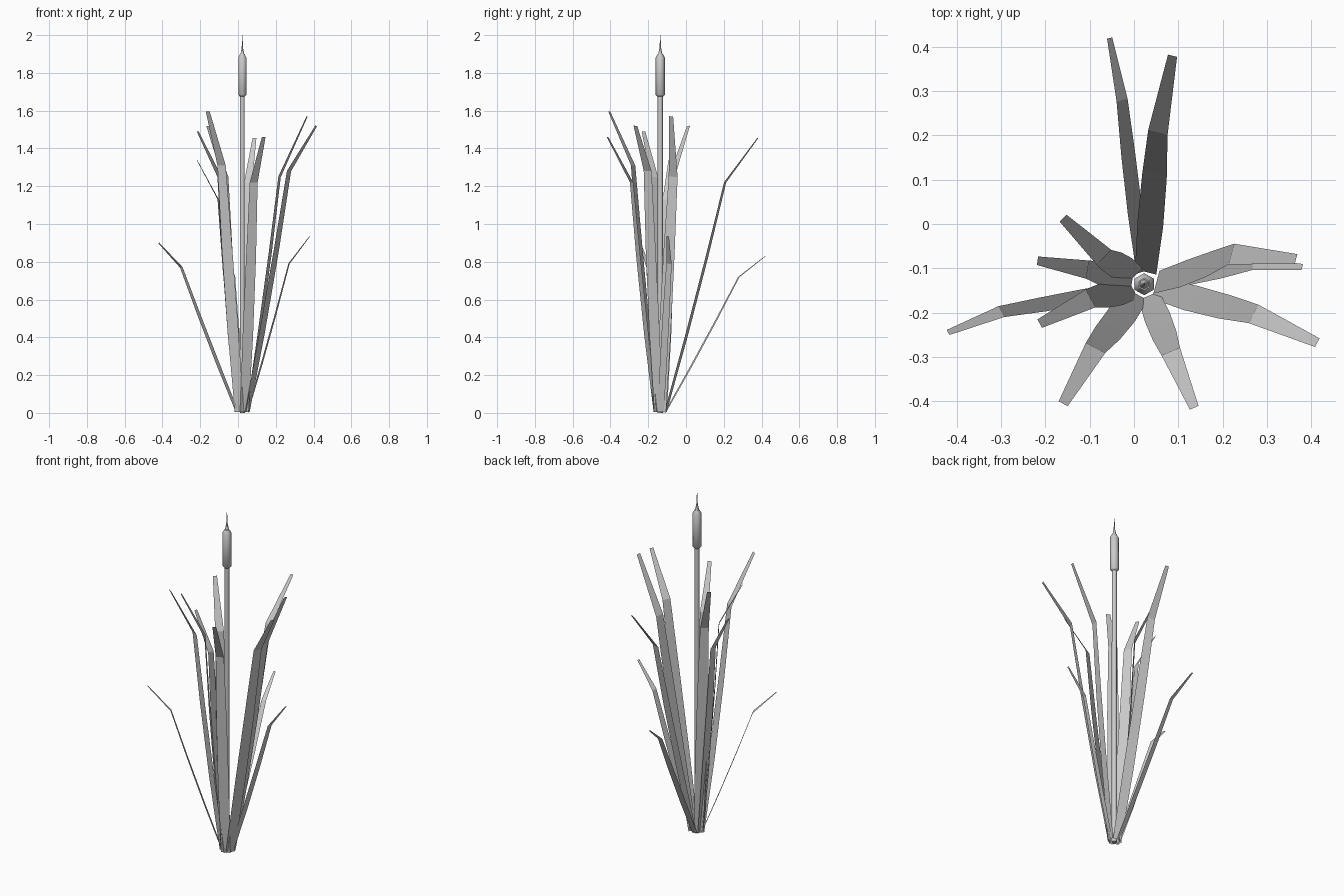
import bpy, bmesh, math
from mathutils import Vector

cube = bpy.data.objects.get("Cube")
if cube:
    bpy.data.objects.remove(cube, do_unlink=True)

grey = bpy.data.materials.new("plain_grey")
grey.use_nodes = True
COLOUR = (0.6, 0.6, 0.6, 1)
grey.diffuse_color = COLOUR
grey.node_tree.nodes["Principled BSDF"].inputs["Base Color"].default_value = COLOUR

CENTRE = Vector((0.023, -0.136, 0))


def finish(name, bm, smooth):
    mesh = bpy.data.meshes.new(name)
    bm.to_mesh(mesh)
    bm.free()
    mesh.materials.append(grey)
    obj = bpy.data.objects.new(name, mesh)
    bpy.context.collection.objects.link(obj)
    bpy.ops.object.select_all(action="DESELECT")
    obj.select_set(True)
    bpy.context.view_layer.objects.active = obj
    bpy.ops.object.shade_smooth_by_angle(angle=math.radians(smooth))


def lathe(name, profile, sides=6):
    """Six-sided turned part from (radius, height) pairs, closed at both ends."""
    bm = bmesh.new()
    rings = []
    for r, z in profile:
        angles = [math.tau * i / sides + math.pi / 2 for i in range(sides)]
        rings.append([bm.verts.new(CENTRE + Vector((r * math.cos(a), r * math.sin(a), z)))
                      for a in angles])
    for low, high in zip(rings, rings[1:]):
        for i in range(sides):
            j = (i + 1) % sides
            bm.faces.new((low[i], low[j], high[j], high[i]))
    bm.faces.new(rings[0][::-1])
    bm.faces.new(rings[-1])
    finish(name, bm, 62)


def leaf(name, bend, tip):
    """Flat blade: gently bowed up to the bend, then folded outward to a blunt tip."""
    bend, tip = Vector(bend), Vector(tip)
    out = Vector((tip.x - CENTRE.x, tip.y - CENTRE.y, 0)).normalized()
    base = CENTRE + out * 0.028 + Vector((0, 0, 0.005))
    lower, upper = bend - base, tip - bend
    # The spine stays in one plane, so the blade's width runs straight across that plane
    side = lower.cross(upper).normalized()
    control = base + lower * 0.48 + upper * 0.12
    rows = []
    for t, width in ((0, 0.034), (0.33, 0.041), (0.67, 0.039), (1, 0.031)):
        point = base * (1 - t) ** 2 + control * 2 * t * (1 - t) + bend * t * t
        rows.append((point, width))
    rows.append((tip, 0.0145))

    bm = bmesh.new()
    pairs = []
    for point, width in rows:
        half = side * width * tip.z / 2
        pairs.append((bm.verts.new(point - half), bm.verts.new(point + half)))
    for (a, b), (c, d) in zip(pairs, pairs[1:]):
        bm.faces.new((a, b, d, c))
    finish(name, bm, 12)


# Flower stalk, seed head and spike
lathe("stem", [(0.015, 0), (0.014, 1.69)])
lathe("seed_head", [(0.015, 1.675), (0.025, 1.685), (0.025, 1.88), (0.014, 1.9)])
lathe("spike", [(0.012, 1.895), (0.004, 1.935), (0.001, 2.0)])

# Leaves: position of the bend and of the tip
LEAVES = {
    "back_low_leaf": ((-0.027, 0.28, 0.72), (-0.055, 0.42, 0.83)),
    "back_tall_leaf": ((0.054, 0.207, 1.22), (0.087, 0.38, 1.455)),
    "right_back_leaf": ((-0.068, -0.075, 1.25), (-0.16, 0.013, 1.52)),
    "right_short_leaf": ((-0.105, -0.103, 1.13), (-0.218, -0.083, 1.34)),
    "right_front_leaf": ((-0.098, -0.168, 1.25), (-0.213, -0.225, 1.49)),
    "right_low_leaf": ((-0.30, -0.198, 0.77), (-0.42, -0.245, 0.90)),
    "front_right_leaf": ((-0.087, -0.28, 1.31), (-0.16, -0.406, 1.595)),
    "front_left_leaf": ((0.083, -0.288, 1.22), (0.136, -0.415, 1.46)),
    "left_front_leaf": ((0.27, -0.203, 1.28), (0.414, -0.268, 1.52)),
    "left_tall_leaf": ((0.22, -0.068, 1.25), (0.366, -0.079, 1.57)),
    "left_low_leaf": ((0.27, -0.09, 0.79), (0.38, -0.097, 0.935)),
}
for name, (bend, tip) in LEAVES.items():
    leaf(name, bend, tip)
